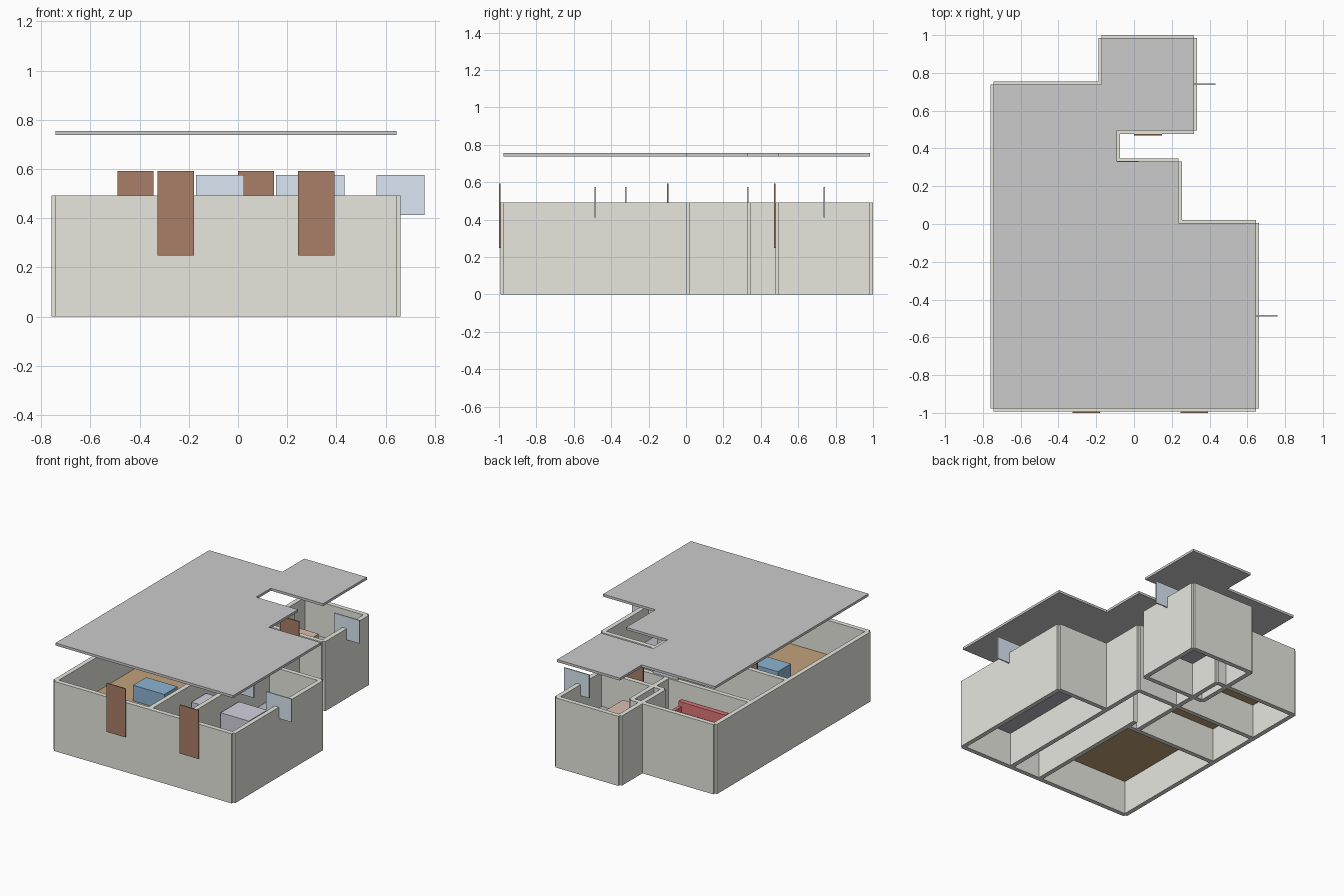
import bpy
import bmesh

if "Cube" in bpy.data.objects:
    bpy.data.objects.remove(bpy.data.objects["Cube"])

U = 2 / 24.5                      # one plan unit
X0, Y0 = -9.1 * U, -1 + 0.3 * U   # front left corner of the plan
FLOOR = 3.0                       # floor level in plan units


def material(name, rgb):
    m = bpy.data.materials.new(name)
    m.diffuse_color = (*rgb, 1)
    m.use_nodes = True
    m.node_tree.nodes["Principled BSDF"].inputs["Base Color"].default_value = m.diffuse_color
    return m


WALL = material("wall_paint", (0.80, 0.80, 0.74))
ROOF = material("roof_grey", (0.68, 0.68, 0.68))
DOOR = material("door_wood", (0.40, 0.21, 0.14))
GLASS = material("window_glass", (0.70, 0.80, 0.90))
WOOD = material("wood_floor", (0.55, 0.36, 0.20))
TILE = material("tile_floor", (0.50, 0.50, 0.56))
BLUE = material("blue_fabric", (0.27, 0.45, 0.65))
LAVENDER = material("lavender_fabric", (0.65, 0.64, 0.74))
RED = material("red_fabric", (0.75, 0.18, 0.18))
TAN = material("tan_wood", (0.70, 0.52, 0.42))


def prism(name, outline, z0, z1, mat):
    """Extrude a plan outline between two heights (plan units)."""
    bm = bmesh.new()
    base = [bm.verts.new((X0 + x * U, Y0 + y * U, z0 * U)) for x, y in outline]
    face = bm.faces.new(base)
    top = bmesh.ops.extrude_face_region(bm, geom=[face])["geom"]
    bmesh.ops.translate(bm, vec=(0, 0, (z1 - z0) * U),
                        verts=[v for v in top if isinstance(v, bmesh.types.BMVert)])
    bmesh.ops.recalc_face_normals(bm, faces=bm.faces)
    mesh = bpy.data.meshes.new(name)
    bm.to_mesh(mesh)
    bm.free()
    mesh.materials.append(mat)
    ob = bpy.data.objects.new(name, mesh)
    bpy.context.collection.objects.link(ob)
    return ob


def box(name, x0, x1, y0, y1, z0, z1, mat):
    return prism(name, [(x0, y0), (x1, y0), (x1, y1), (x0, y1)], z0, z1, mat)


def wall(name, a, b, t=0.2):
    """Wall centred on a plan line, ending flush with its end points."""
    (xa, xb), (ya, yb) = sorted((a[0], b[0])), sorted((a[1], b[1]))
    if xa == xb:
        box(name, xa - t, xa + t, ya, yb, 0, 6.02, WALL)
    else:
        box(name, xa, xb, ya - t, ya + t, 0, 6.02, WALL)


# Floating roof slab and outer walls share one outline
outline = [(0, 0), (17, 0), (17, 12), (12, 12), (12, 16), (8, 16),
           (8, 18), (13, 18), (13, 24), (7, 24), (7, 21), (0, 21)]
prism("roof", outline, 9.04, 9.25, ROOF)
for i, p in enumerate(outline):
    wall(f"outer_wall_{i}", p, outline[(i + 1) % len(outline)])

# Inner partitions, including the small shaft beside the back room
partitions = [((9, 0), (9, 12)), ((12, 0), (12, 12)), ((0, 11), (9, 11)),
              ((8, 11), (8, 16)), ((0, 16), (8, 16)), ((7, 18), (7, 21)),
              ((8, 18), (8, 21)), ((7, 18), (8, 18)), ((7, 21), (8, 21))]
for i, (a, b) in enumerate(partitions):
    wall(f"partition_{i}", a, b)

# Raised floors
floors = [("living_floor", 0, 9, 0, 11, WOOD), ("middle_room_floor", 0, 8, 11, 16, WOOD),
          ("back_room_floor", 0, 7, 16, 21, WOOD), ("hall_floor", 9, 12, 0, 12, TILE),
          ("side_room_floor", 12, 17, 0, 12, TILE), ("lobby_floor", 8, 12, 12, 16, TILE),
          ("rear_room_floor", 8, 13, 18, 24, TILE)]
for name, x0, x1, y0, y1, mat in floors:
    box(name, x0, x1, y0, y1, FLOOR - 0.05, FLOOR + 0.05, mat)

# Doors hang just in front of their walls
for i, (x, y) in enumerate([(6, 0), (13, 0), (4, 11), (10, 18)]):
    box(f"door_{i}", x - 0.9, x + 0.9, y - 0.3, y - 0.2, 3.05, 7.25, DOOR)

# Window panes stand square to the walls
for i, (x, y) in enumerate([(17, 6), (12, 8), (8, 16), (13, 21)]):
    box(f"window_{i}", x - 1, x + 1.4, y - 0.05, y + 0.05, 5.05, 7.05, GLASS)

# Furniture
box("blue_bench", 3.5, 6.5, 5.6, 7.4, FLOOR, 4.4, BLUE)
box("hall_cabinet", 9.3, 11, 5.3, 7.3, FLOOR, 4.6, LAVENDER)
box("bed", 12.3, 15, 5, 7.5, FLOOR, 4.6, LAVENDER)
box("table", 8.3, 10.2, 19, 21.4, FLOOR, 4.6, TAN)
box("sofa_seat", 2, 6.5, 16.4, 18, FLOOR, 3.7, RED)
box("sofa_back", 2, 6.5, 16.3, 16.7, FLOOR, 4.6, RED)
for i, x in enumerate((2, 6.2)):
    box(f"sofa_arm_{i}", x, x + 0.3, 16.4, 18, FLOOR, 4.2, RED)
